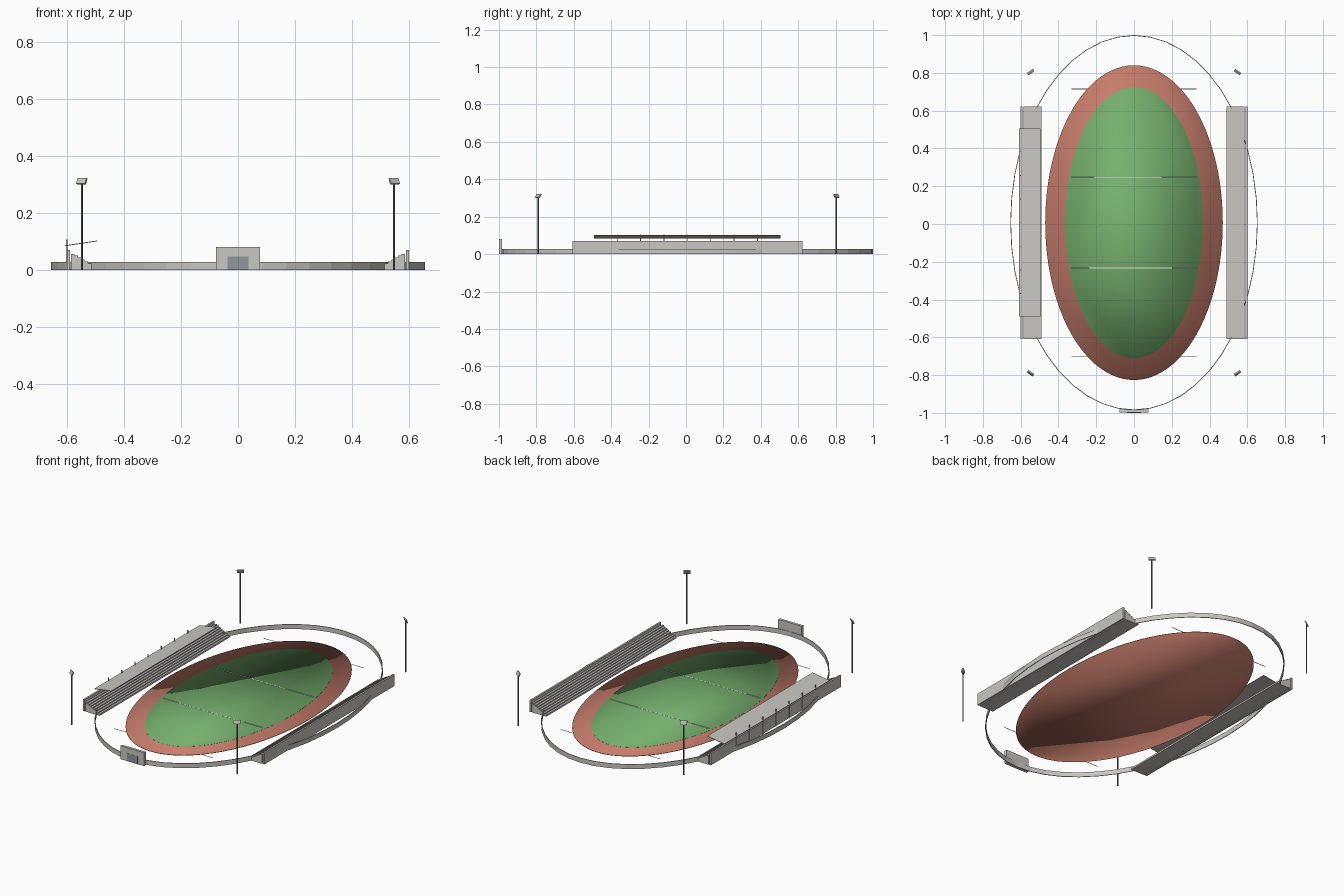
import bpy
import bmesh
from math import atan2, pi

if "Cube" in bpy.data.objects:
    bpy.data.objects.remove(bpy.data.objects["Cube"])

CY = 0.007  # common centre line of the grounds


def material(name, srgb):
    lin = [c / 12.92 if c < 0.04 else ((c + 0.055) / 1.055) ** 2.4 for c in srgb]
    mat = bpy.data.materials.new(name)
    mat.use_nodes = True
    mat.diffuse_color = (*lin, 1)
    mat.node_tree.nodes["Principled BSDF"].inputs["Base Color"].default_value = (*lin, 1)
    return mat


CONCRETE = material("concrete grey", (0.79, 0.78, 0.76))
GRASS = material("grass green", (0.46, 0.69, 0.43))
CLAY = material("clay red", (0.78, 0.49, 0.42))
DOOR = material("door grey", (0.57, 0.59, 0.62))
STEEL = material("steel grey", (0.45, 0.45, 0.45))
WHITE = material("line white", (0.9, 0.9, 0.9))


def finish(obj, name, mat):
    obj.name = name
    obj.data.materials.append(mat)
    return obj


def box(name, mat, low, high):
    """Box between two opposite corners."""
    mid = [(a + b) / 2 for a, b in zip(low, high)]
    bpy.ops.mesh.primitive_cube_add(size=1, location=mid)
    obj = bpy.context.object
    obj.scale = [b - a for a, b in zip(low, high)]
    return finish(obj, name, mat)


def oval(name, mat, rx, ry, low, high, sides, fill="NGON"):
    """Upright oval cylinder with its scale applied."""
    bpy.ops.mesh.primitive_cylinder_add(
        vertices=sides, radius=1, depth=1, end_fill_type=fill,
        location=(0, CY, (low + high) / 2))
    obj = bpy.context.object
    obj.scale = (rx, ry, high - low)
    bpy.ops.object.transform_apply(location=False, rotation=False, scale=True)
    return finish(obj, name, mat)


def extrude_profile(name, mat, profile, y0, y1):
    """Extrude a closed x-z outline along y."""
    bm = bmesh.new()
    face = bm.faces.new([bm.verts.new((x, y0, z)) for x, z in profile])
    new = bmesh.ops.extrude_face_region(bm, geom=[face])["geom"]
    verts = [v for v in new if isinstance(v, bmesh.types.BMVert)]
    bmesh.ops.translate(bm, verts=verts, vec=(0, y1 - y0, 0))
    bmesh.ops.recalc_face_normals(bm, faces=bm.faces)
    mesh = bpy.data.meshes.new(name)
    bm.to_mesh(mesh)
    bm.free()
    obj = bpy.data.objects.new(name, mesh)
    bpy.context.collection.objects.link(obj)
    return finish(obj, name, mat)


# Running track and field, softly shaded discs
oval("track", CLAY, 0.47, 0.833, 0, 0.003, 96)
bpy.ops.object.shade_smooth()
oval("field", GRASS, 0.365, 0.718, 0.002, 0.0045, 96)
bpy.ops.object.shade_smooth()

# Painted cross lines, the outer two low on the ground
for y, z in ((-0.478, 0.001), (-0.24, 0.004), (0.24, 0.004), (0.478, 0.001)):
    if abs(y) > 0.3:
        y *= 1.48
    box("cross_line", WHITE, (-0.33, CY + y - 0.002, z), (0.33, CY + y + 0.002, z + 0.001))

# Perimeter wall
wall = oval("perimeter_wall", CONCRETE, 0.655, 0.993, 0, 0.028, 48, "NOTHING")
shell = wall.modifiers.new("thickness", "SOLIDIFY")
shell.thickness = 0.004
shell.offset = -1

# Stepped stands with a back wall on both sides
STEPS = 8
run, rise = 0.095 / STEPS, 0.053 / STEPS
for side, label in ((1, "left"), (-1, "right")):
    outline = [(0.49 * side, 0)]
    for i in range(STEPS):
        z = 0.01 + rise * i
        outline += [(side * (0.49 + run * i), z), (side * (0.49 + run * (i + 1)), z)]
    outline.append((0.585 * side, 0))
    extrude_profile(label + "_stand", CONCRETE, outline, CY - 0.615, CY + 0.615)
    xs = sorted((0.59 * side, 0.6 * side))
    box(label + "_stand_back_wall", CONCRETE,
        (xs[0], CY - 0.615, 0), (xs[1], CY + 0.615, 0.07))

# Canopy and its posts over the right stand
extrude_profile("canopy", CONCRETE,
                [(-0.608, 0.083), (-0.495, 0.1), (-0.495, 0.103), (-0.608, 0.086)],
                CY - 0.498, CY + 0.498)
for i in range(-3, 4):
    y = CY + i * 0.125
    box("canopy_post", CONCRETE, (-0.603, y - 0.002, 0), (-0.598, y + 0.002, 0.106))

# Entrance gate with a door panel
box("gate", CONCRETE, (-0.078, -0.999, 0), (0.078, -0.983, 0.08))
box("gate_door", DOOR, (-0.036, -1.0, 0), (0.036, -0.996, 0.047))

# Floodlights turned and tilted toward the middle
for x in (-0.548, 0.548):
    for dy in (-0.797, 0.797):
        y = CY + dy
        bpy.ops.mesh.primitive_cylinder_add(
            vertices=8, radius=0.0035, depth=0.305, location=(x, y, 0.1525))
        finish(bpy.context.object, "floodlight_pole", STEEL)
        bpy.ops.mesh.primitive_cube_add(
            size=1, location=(x, y, 0.311),
            rotation=(-0.4, 0, atan2(-dy, -x) - pi / 2))
        lamp = bpy.context.object
        lamp.scale = (0.038, 0.007, 0.022)
        finish(lamp, "floodlight_head", CONCRETE)
